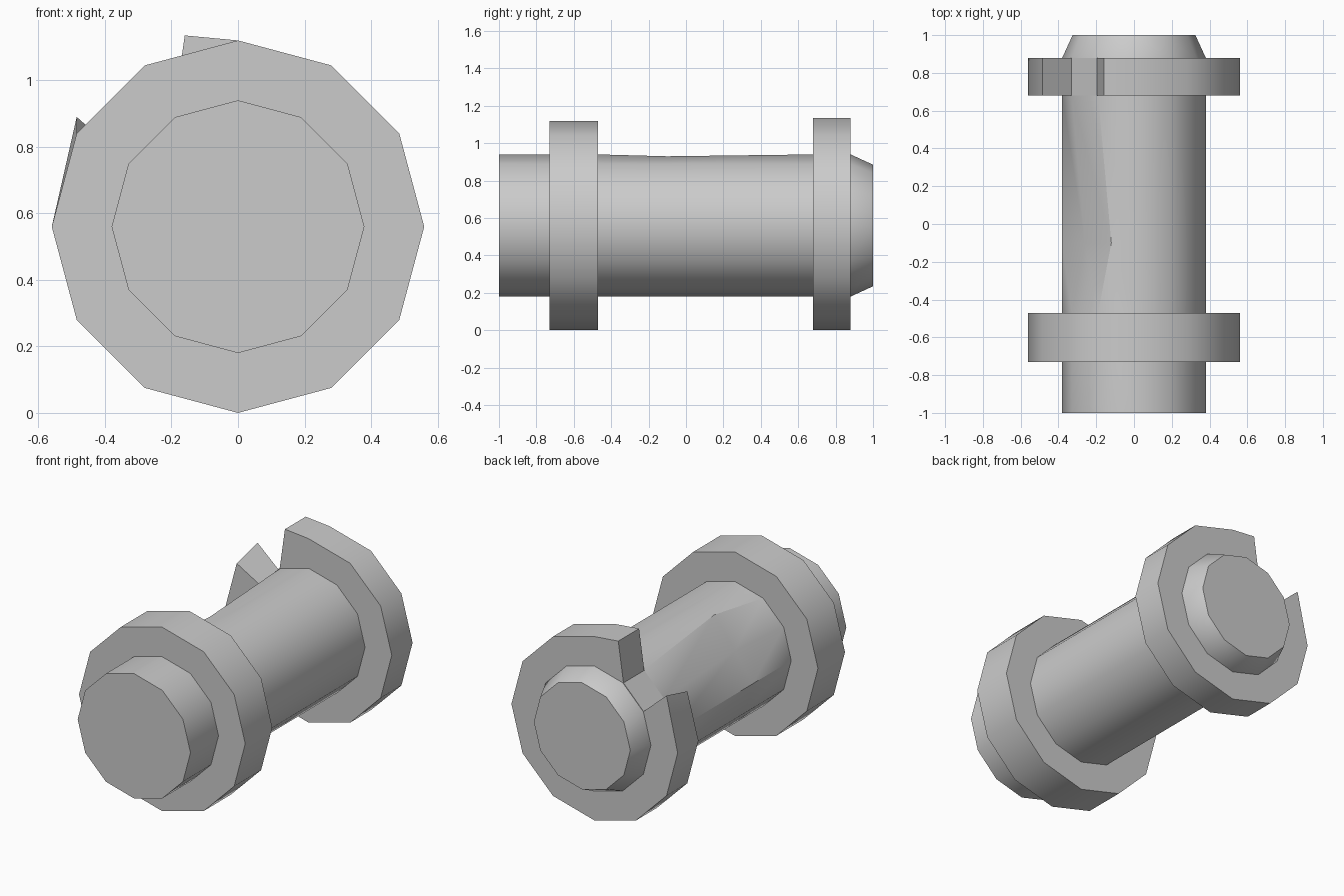
import bpy, bmesh, math
from mathutils import Vector

if "Cube" in bpy.data.objects:
    bpy.data.objects.remove(bpy.data.objects["Cube"])

CZ = 0.56   # height of the long axis


def ring(r, degrees=range(0, 360, 30)):
    return [(r * math.cos(math.radians(a)), CZ + r * math.sin(math.radians(a)))
            for a in degrees]


def loft(name, sections):
    """Skin matching (y, profile) sections and cap both ends."""
    bm = bmesh.new()
    rows = [[bm.verts.new((x, y, z)) for x, z in prof] for y, prof in sections]
    n = len(rows[0])
    for a, b in zip(rows, rows[1:]):
        for i in range(n):
            j = (i + 1) % n
            bm.faces.new((a[i], a[j], b[j], b[i]))
    bm.faces.new(rows[0])
    bm.faces.new(rows[-1])
    bmesh.ops.recalc_face_normals(bm, faces=bm.faces[:])
    me = bpy.data.meshes.new(name)
    bm.to_mesh(me)
    bm.free()
    ob = bpy.data.objects.new(name, me)
    bpy.context.collection.objects.link(ob)
    bpy.ops.object.select_all(action='DESELECT')
    ob.select_set(True)
    bpy.context.view_layer.objects.active = ob
    bpy.ops.object.shade_smooth_by_angle(angle=math.radians(32))
    return ob


# Shaft with a shallow dent in its upper left side and a tapered rear end
dent = ring(0.38)
dent[3] = (0, 0.93)
dent[4] = (-0.12, 0.91)
dent[5] = (-0.26, 0.73)
loft("shaft", [(-1, ring(0.38)), (-0.47, ring(0.38)), (-0.1, dent),
               (0.68, ring(0.38)), (0.88, ring(0.38)), (1, ring(0.325))])

# Closed front collar
loft("front_collar", [(-0.73, ring(0.56)), (-0.47, ring(0.56))])

# Split rear collar, open at the upper left down to the shaft
split = ring(0.56, range(150, 451, 30)) + [(-0.16, 1.135), (-0.195, 0.89), (-0.33, 0.752)]
split_back = [(-0.485, 0.89)] + split[1:]
loft("rear_collar", [(0.68, split), (0.88, split_back)])
